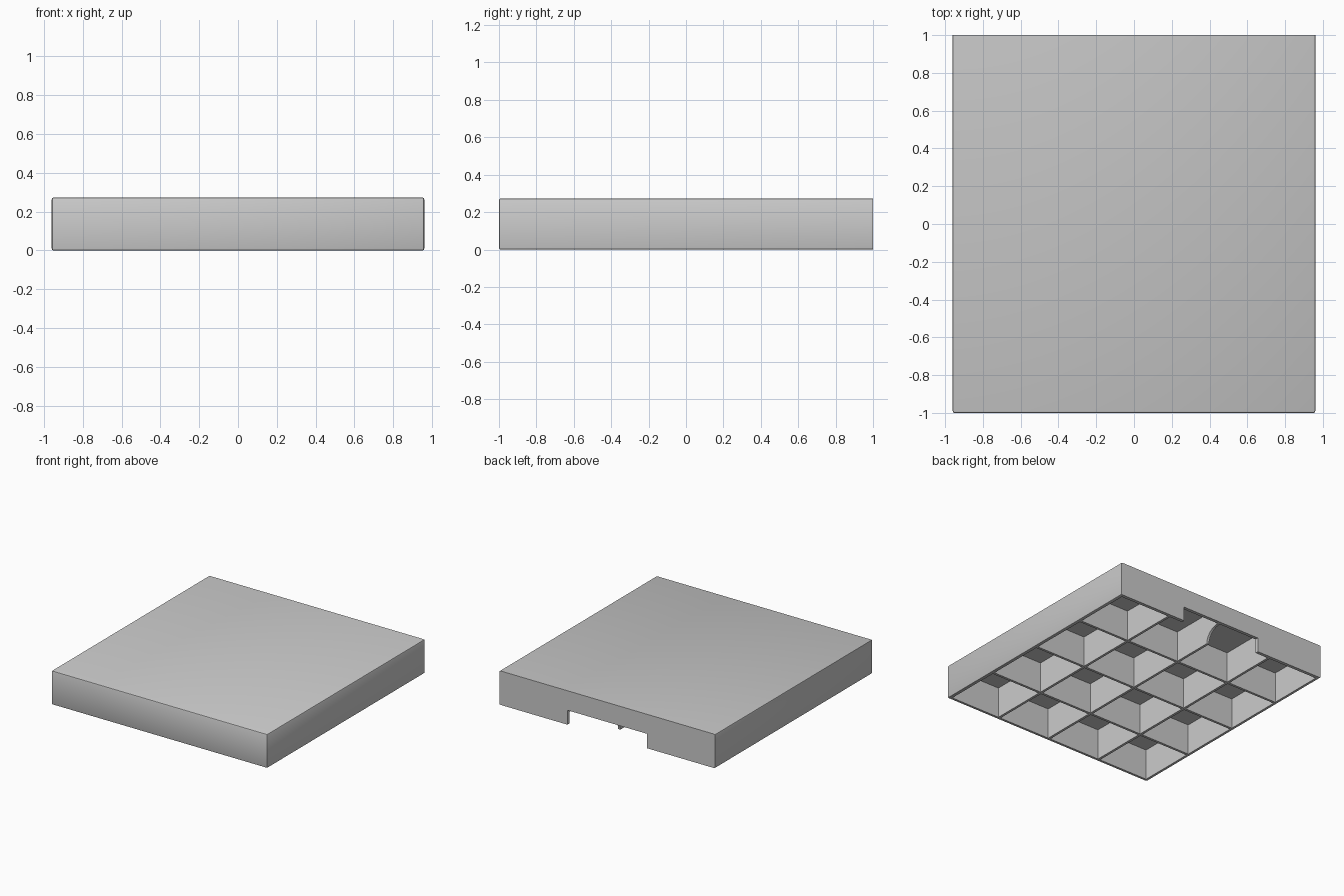
import bpy, bmesh, math

W, D, H = 1.92, 2.0, 0.273      # overall size
WALL, RIB, ROOF = 0.026, 0.02, 0.025
CELLS = 4

cube = bpy.data.objects.get("Cube")
if cube:
    bpy.data.objects.remove(cube, do_unlink=True)

grey = bpy.data.materials.new("plain grey")
grey.use_nodes = True
colour = (0.6, 0.6, 0.6, 1)
grey.diffuse_color = colour
grey.node_tree.nodes["Principled BSDF"].inputs["Base Color"].default_value = colour


def add_box(bm, lo, hi):
    verts = bmesh.ops.create_cube(bm, size=1)["verts"]
    for v in verts:
        for i in range(3):
            v.co[i] = hi[i] if v.co[i] > 0 else lo[i]


def finish(bm, name):
    bmesh.ops.recalc_face_normals(bm, faces=bm.faces)
    mesh = bpy.data.meshes.new(name)
    bm.to_mesh(mesh)
    bm.free()
    mesh.materials.append(grey)
    obj = bpy.data.objects.new(name, mesh)
    bpy.context.collection.objects.link(obj)
    return obj


def cut(target, cutter):
    cutter.hide_render = True
    mod = target.modifiers.new("cut", "BOOLEAN")
    mod.operation = "DIFFERENCE"
    mod.solver = "EXACT"
    mod.object = cutter
    bpy.context.view_layer.objects.active = target
    bpy.ops.object.modifier_apply(modifier=mod.name)
    bpy.data.objects.remove(cutter, do_unlink=True)


# Outer block, softened on every edge except those of the back face
bm = bmesh.new()
add_box(bm, (-W / 2, -D / 2, 0), (W / 2, D / 2, H))
soft = [e for e in bm.edges if any(v.co.y < 0 for v in e.verts)]
bmesh.ops.bevel(bm, geom=soft, offset=0.01, segments=2, profile=0.5, affect="EDGES")
tray = finish(bm, "ribbed_tray")


# Pockets that leave the side walls, the roof and the grid of ribs
def spans(size):
    step = size / CELLS
    for i in range(CELLS):
        lo = -size / 2 + i * step
        yield (lo + (WALL if i == 0 else RIB / 2),
               lo + step - (WALL if i == CELLS - 1 else RIB / 2))


bm = bmesh.new()
for x0, x1 in spans(W):
    for y0, y1 in spans(D):
        add_box(bm, (x0, y0, -0.1), (x1, y1, H - ROOF))
cut(tray, finish(bm, "pocket_cutter"))

# Notch through the back wall, rounded where it bites into the middle rib
half, depth, height = 0.355, 0.125, 0.116
inner = D / 2 - WALL
outline = [(D / 2 + 0.1, -0.1), (D / 2 + 0.1, height)]
for i in range(13):
    a = math.pi / 2 * (1 + i / 12)
    outline.append((inner + depth * math.cos(a), height * math.sin(a)))
outline.append((inner - depth, -0.1))
bm = bmesh.new()
face = bm.faces.new([bm.verts.new((-half, y, z)) for y, z in outline])
new = bmesh.ops.extrude_face_region(bm, geom=[face])["geom"]
bmesh.ops.translate(bm, vec=(2 * half, 0, 0),
                    verts=[g for g in new if isinstance(g, bmesh.types.BMVert)])
cut(tray, finish(bm, "notch_cutter"))

# Smooth shading on the rounded edges only
bpy.ops.object.select_all(action="DESELECT")
tray.select_set(True)
bpy.context.view_layer.objects.active = tray
bpy.ops.object.shade_smooth_by_angle(angle=math.radians(35))
